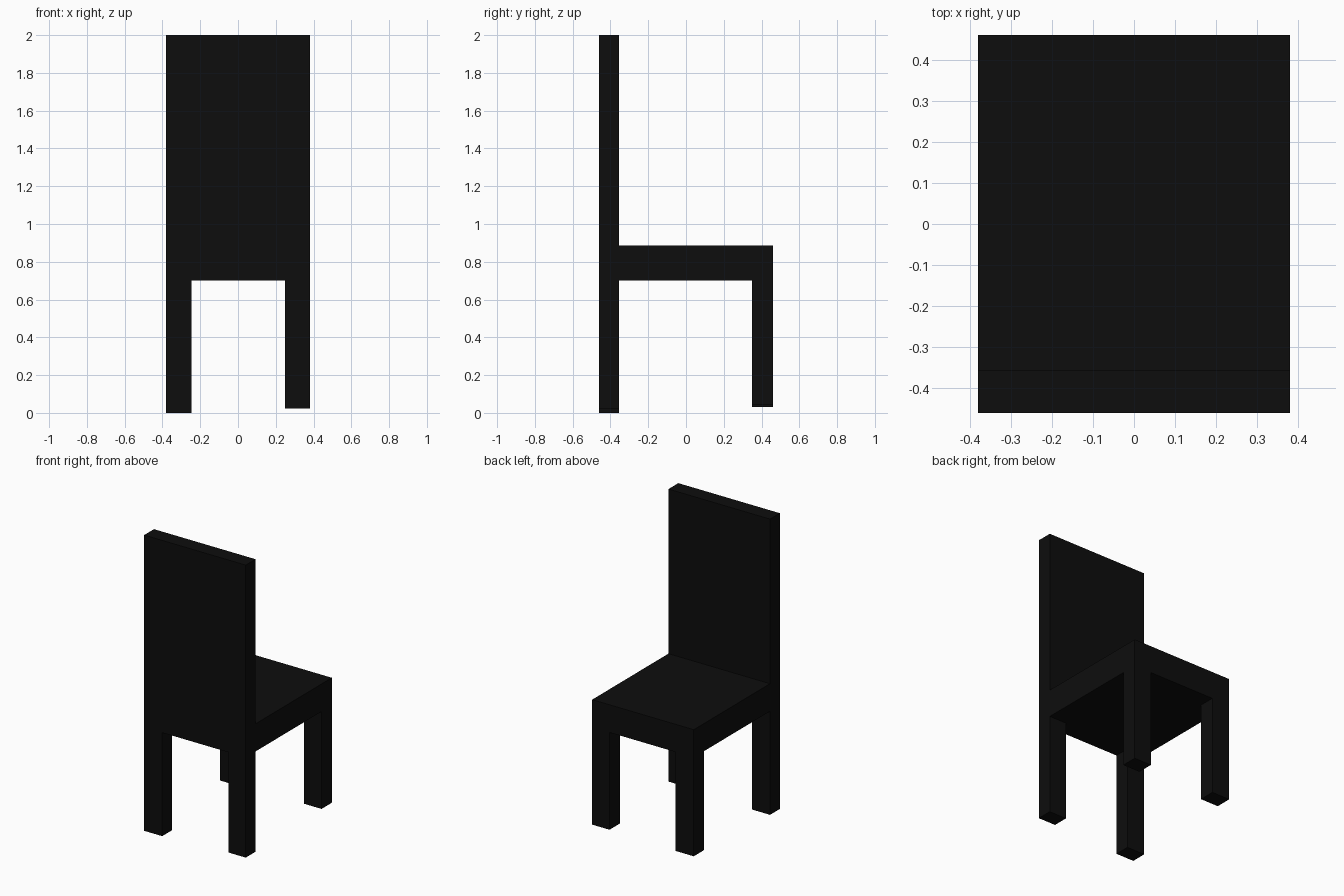
import bpy

if "Cube" in bpy.data.objects:
    bpy.data.objects.remove(bpy.data.objects["Cube"])

paint = bpy.data.materials.new("black_paint")
paint.diffuse_color = (0.004, 0.004, 0.004, 1)
paint.use_nodes = True
paint.node_tree.nodes["Principled BSDF"].inputs["Base Color"].default_value = paint.diffuse_color


def box(name, lo, hi):
    bpy.ops.mesh.primitive_cube_add(size=1, location=[(a + b) / 2 for a, b in zip(lo, hi)])
    ob = bpy.context.object
    ob.name = name
    ob.scale = [b - a for a, b in zip(lo, hi)]
    bpy.ops.object.transform_apply(location=False, rotation=False, scale=True)
    ob.data.materials.append(paint)
    return ob


W, D = 0.38, 0.46            # half width and half depth
BACK_Y = -0.355              # inner face of the backrest
SEAT_LOW, SEAT_TOP = 0.70, 0.887

# Backrest slab and seat block
box("backrest", (-W, -D, SEAT_LOW), (W, BACK_Y, 2.0))
box("seat", (-W, BACK_Y, SEAT_LOW), (W, D, SEAT_TOP))

# Four legs, each ending at a slightly different height
left, right = (-W, -0.245), (0.25, W)
rear, fore = (-D, BACK_Y), (0.35, D)
for name, xs, ys, foot in (
    ("backrest_leg_left", left, rear, 0.0),
    ("backrest_leg_right", right, rear, 0.022),
    ("seat_leg_left", left, fore, 0.031),
    ("seat_leg_right", right, fore, 0.042),
):
    box(name, (xs[0], ys[0], foot), (xs[1], ys[1], SEAT_LOW))
